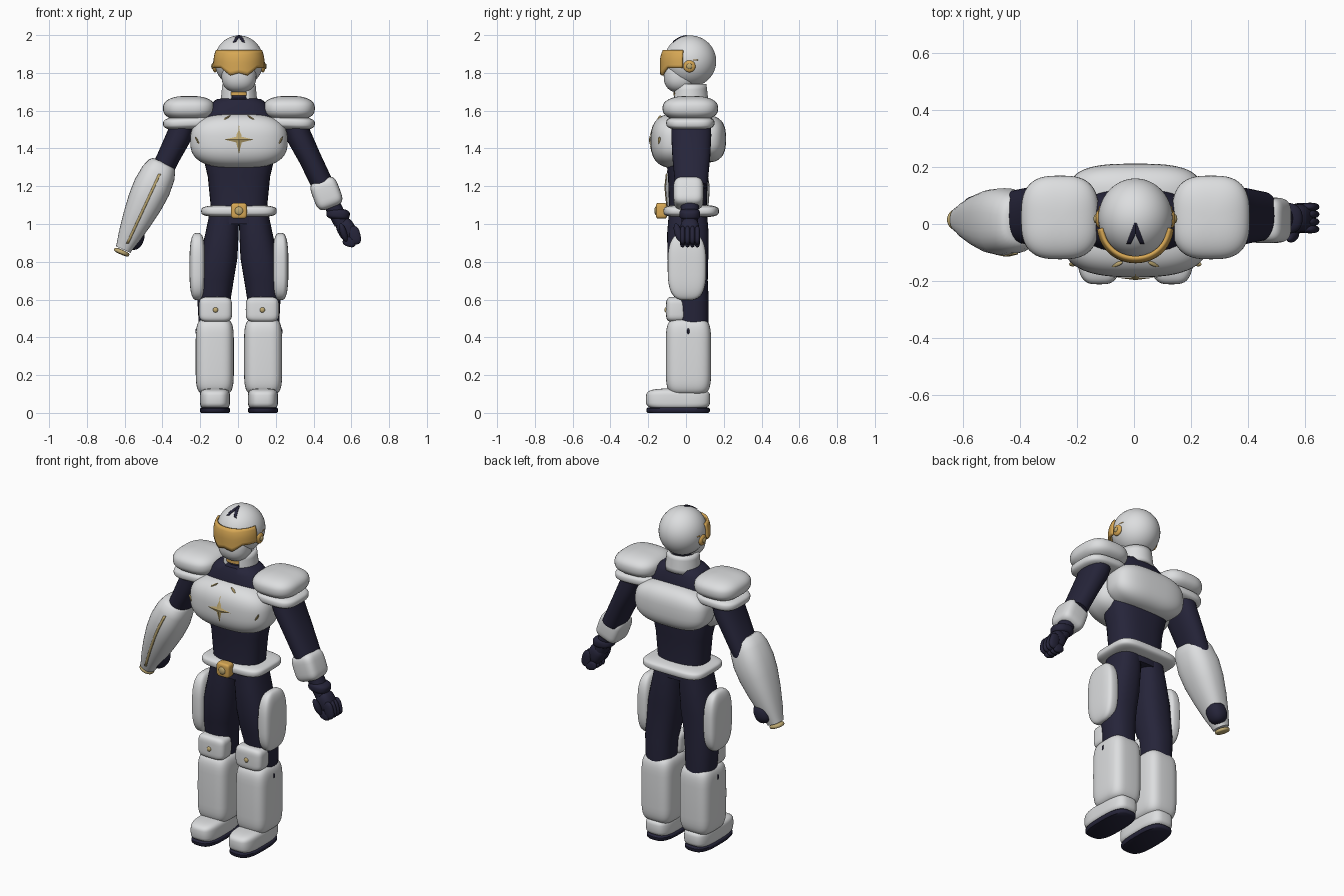
import bpy, bmesh, math
from mathutils import Vector, Matrix

if "Cube" in bpy.data.objects:
    bpy.data.objects.remove(bpy.data.objects["Cube"])

CX = 0.005  # body centre line


def material(name, rgb):
    m = bpy.data.materials.new(name)
    m.diffuse_color = (*rgb, 1)
    m.use_nodes = True
    m.node_tree.nodes["Principled BSDF"].inputs["Base Color"].default_value = m.diffuse_color
    return m


WHITE = material("armour white", (0.72, 0.73, 0.74))
NAVY = material("suit navy", (0.019, 0.018, 0.042))
GOLD = material("gold", (0.68, 0.39, 0.09))
PALE = material("pale gold", (0.52, 0.40, 0.17))


def make(name, verts, faces, mat, sharp=0.8):
    me = bpy.data.meshes.new(name)
    me.from_pydata([tuple(v) for v in verts], [], faces)
    bm = bmesh.new()
    bm.from_mesh(me)
    bmesh.ops.remove_doubles(bm, verts=bm.verts, dist=1e-5)
    bmesh.ops.recalc_face_normals(bm, faces=bm.faces)
    bm.to_mesh(me)
    bm.free()
    me.shade_smooth()
    me.set_sharp_from_angle(angle=sharp)
    me.materials.append(mat)
    ob = bpy.data.objects.new(name, me)
    bpy.context.collection.objects.link(ob)
    return ob


def spow(v, n):
    return math.copysign(abs(v) ** (2 / n), v)


def pod(name, c, r, mat, nv=2, nh=2, tilt=0, pitch=0, nu=40, rows=24):
    """Rounded block: nv / nh set the boxiness in elevation / in plan."""
    rot = Matrix.Rotation(tilt, 3, 'Y') @ Matrix.Rotation(pitch, 3, 'X')
    vs, fs = [], []
    for j in range(rows + 1):
        a = math.pi * (j / rows - 0.5)
        w, h = (spow(math.cos(a), nv), spow(math.sin(a), nv)) if 0 < j < rows else (0, (-1, 1)[j > 0])
        for i in range(nu):
            t = 2 * math.pi * i / nu
            p = Vector((r[0] * w * spow(math.cos(t), nh), r[1] * w * spow(math.sin(t), nh), r[2] * h))
            vs.append(rot @ p + Vector(c))
    for j in range(rows):
        for i in range(nu):
            k = (i + 1) % nu
            fs.append((j * nu + i, j * nu + k, (j + 1) * nu + k, (j + 1) * nu + i))
    return make(name, vs, fs, mat)


def loft(name, sections, mat, n=2.2, tilt=0, nu=32):
    """Skin over rings (x, y, z, rx, ry), all tilted about y."""
    rx_axis = Vector((math.cos(tilt), 0, -math.sin(tilt)))
    vs, fs = [], []
    for x, y, z, rx, ry in sections:
        for i in range(nu):
            t = 2 * math.pi * i / nu
            vs.append(Vector((x, y, z)) + rx_axis * rx * spow(math.cos(t), n)
                      + Vector((0, ry * spow(math.sin(t), n), 0)))
    for j in range(len(sections) - 1):
        for i in range(nu):
            k = (i + 1) % nu
            fs.append((j * nu + i, j * nu + k, (j + 1) * nu + k, (j + 1) * nu + i))
    last = (len(sections) - 1) * nu
    fs += [tuple(range(nu)), tuple(range(last, last + nu))]
    return make(name, vs, fs, mat)


def sheet(name, fn, nu, nv, mat, thick):
    """Curved plate from fn(u, v), thickened."""
    vs = [fn(i / nu, j / nv) for j in range(nv + 1) for i in range(nu + 1)]
    fs = [(j * (nu + 1) + i, j * (nu + 1) + i + 1, (j + 1) * (nu + 1) + i + 1, (j + 1) * (nu + 1) + i)
          for j in range(nv) for i in range(nu)]
    ob = make(name, vs, fs, mat)
    m = ob.modifiers.new("thickness", 'SOLIDIFY')
    m.thickness, m.offset = thick, 0
    return ob


# Torso and neck
loft("torso", [(CX, 0.01, z, rx, ry) for z, rx, ry in (
    (1.0, .145, .105), (1.1, .15, .1), (1.25, .165, .105), (1.4, .2, .12), (1.56, .2, .115),
    (1.63, .155, .1), (1.66, .12, .085), (1.67, .06, .05))], NAVY, 2.6)
loft("neck", [(CX, 0.01, 1.64, .065, .065), (CX, 0.01, 1.78, .06, .06)], NAVY)
loft("neck_ring", [(CX, 0.005, 1.68, .072, .072), (CX, 0.005, 1.70, .072, .072)], GOLD)


def collar(u, v):
    a = math.radians(-62 + 304 * u)
    r = 0.092 - 0.012 * v
    z0 = 1.62 + 0.02 * math.sin(a)
    return (CX + r * math.cos(a), 0.02 + r * math.sin(a), z0 + (1.74 - z0) * v)


sheet("collar", collar, 36, 4, WHITE, 0.016)

# Chest and back armour
CHEST_C, CHEST_R, CHEST_N = (CX, -0.045, 1.44), (0.258, 0.142, 0.145), 2.7
pod("chest_plate", CHEST_C, CHEST_R, WHITE, CHEST_N, CHEST_N, nu=56, rows=32)
pod("back_plate", (CX, 0.1, 1.45), (0.235, 0.112, 0.125), WHITE, 2.7, 3, nu=56)


def chest_y(x, z):
    h = 1 - abs((z - CHEST_C[2]) / CHEST_R[2]) ** CHEST_N
    d = h - abs((x - CX) / CHEST_R[0]) ** CHEST_N
    return CHEST_C[1] - CHEST_R[1] * max(d, 0) ** (1 / CHEST_N)


# Four-pointed chest star with a raised centre
star = []
for i in range(8):
    r = 0.078 if i % 2 == 0 else 0.021
    x, z = CX + r * math.sin(i * math.pi / 4), 1.447 + r * math.cos(i * math.pi / 4)
    star.append((x, chest_y(x, z) - 0.002, z))
star.append((CX, chest_y(CX, 1.447) - 0.01, 1.447))
make("chest_star", star, [(i, (i + 1) % 8, 8) for i in range(8)], PALE, 0.1)

# Small chest inlays
for s in (-1, 1):
    for x, z, a in ((0.065, 1.562, 1.0), (0.22, 1.44, -0.5)):
        px = CX + s * x
        pod("chest_inlay", (px, chest_y(px, z), z), (0.005, 0.008, 0.025), PALE, tilt=s * -a,
            pitch=-0.3 if x < .1 else 0, nu=10, rows=8)

# Belt and buckle
pod("belt", (CX, 0.027, 1.068), (0.2, 0.147, 0.033), WHITE, 3.5, 4.5, nu=56)
pod("buckle", (CX, -0.13, 1.07), (0.043, 0.03, 0.042), GOLD, 5, 5)
pod("buckle_boss", (CX, -0.158, 1.07), (0.022, 0.01, 0.022), PALE)

# Helmet
HC, HR = Vector((CX, 0.022, 1.862)), Vector((0.13, 0.138, 0.136))
pod("helmet", HC, HR, WHITE, nu=48, rows=32)
pod("chin_guard", (CX, -0.03, 1.785), (0.092, 0.088, 0.09), WHITE, 2.4, 2.3)


def visor(u, v):
    a = math.radians(-80 + 160 * u)
    k = abs(2 * u - 1)
    low = 1.787 + 0.012 * max(0, 1 - k / .25) + 0.04 * min(1, max(0, (k - .25) / .3))
    x, y = 0.131 * math.sin(a), -0.152 * math.cos(a) ** 0.8
    z = low + (1.918 - low) * v
    s = 1 - 0.1 * max(0, (z - 1.86) / .06) ** 2
    return (CX + x * s, 0.02 + y * s, z)


sheet("visor", visor, 40, 6, GOLD, 0.012)

# Forked marking on the crown
for s in (-1, 1):
    def mark(u, v, s=s):
        y = 0.004 - 0.072 * v
        inner = 0.016 * max(0, v - .55) / .45
        x = s * (inner + (0.004 + 0.027 * v - inner) * u)
        h = 1 - (x / HR[0]) ** 2 - ((y - HC[1]) / HR[1]) ** 2
        return (CX + x, y, HC[2] + HR[2] * math.sqrt(h) + 0.001)
    sheet("crown_mark", mark, 4, 10, NAVY, 0.005)

for s in (-1, 1):
    # Ear discs
    pod("ear_disc", (CX + s * 0.127, 0.018, 1.835), (0.014, 0.032, 0.032), GOLD, 2, 2)
    pod("ear_button", (CX + s * 0.14, 0.018, 1.835), (0.007, 0.015, 0.015), PALE)
    pod("ear_fin", (CX + s * 0.124, 0.045, 1.868), (0.006, 0.02, 0.004), GOLD, nu=10, rows=8)

    # Shoulder pads
    pod("shoulder_dome", (CX + s * 0.265, 0.023, 1.612), (0.137, 0.147, 0.066), WHITE, 2.5, 2.9, nu=48)
    pod("shoulder_rim", (CX + s * 0.268, 0.023, 1.535), (0.134, 0.128, 0.036), WHITE, 3, 3.2, tilt=s * 0.04, nu=48)

    # Upper arms
    loft("upper_arm", [(CX + s * x, 0.028, z, rx, ry) for x, z, rx, ry in (
        (.285, 1.57, .075, .1), (.315, 1.47, .067, .106), (.375, 1.35, .06, .1), (.447, 1.2, .058, .085))],
        NAVY, 2.3, -s * 0.42)

    # Legs
    loft("leg", [(CX + s * x, y, z, rx, ry) for x, y, z, rx, ry in (
        (.076, .01, 1.07, .077, .1), (.09, .01, .95, .088, .11), (.108, .01, .82, .1, .108),
        (.124, .015, .7, .096, .1), (.132, .03, .6, .088, .09), (.132, .035, .45, .08, .085))], NAVY, 2.4)
    pod("thigh_guard", (CX + s * 0.22, 0.005, 0.775), (0.042, 0.102, 0.178), WHITE, 3, 3.5)
    pod("knee_pad", (CX + s * 0.124, -0.05, 0.548), (0.088, 0.056, 0.067), WHITE, 4.5, 4)
    pod("knee_stud", (CX + s * 0.124, -0.105, 0.545), (0.014, 0.009, 0.014), PALE, nu=16, rows=10)
    pod("shin_guard", (CX + s * 0.128, 0.013, 0.298), (0.101, 0.12, 0.202), WHITE, 5.5, 3.8, nu=48)
    pod("shin_slot", (CX + s * 0.222, 0.012, 0.432), (0.008, 0.006, 0.015), NAVY, 4, 4, nu=12, rows=8)

    # Boots
    pod("boot", (CX + s * 0.127, -0.042, 0.073), (0.08, 0.17, 0.056), WHITE, 4, 3.4, nu=48)
    loft("sole", [(CX + s * 0.127, -0.042, z, rx, ry) for z, rx, ry in (
        (0, .074, .16), (.008, .08, .168), (.022, .08, .168), (.028, .074, .16))], NAVY, 3)

# Plain arm: cuff, wrist and fist
TILT = -0.36
pod("wrist_cuff", (0.468, 0.013, 1.162), (0.074, 0.08, 0.08), WHITE, 4, 4, tilt=TILT)
loft("wrist", [(.49, .02, 1.12, .045, .05), (.55, .02, 1.0, .04, .042)], NAVY, 2.2, TILT)
pod("wrist_band", (0.53, 0.02, 1.052), (0.062, 0.055, 0.03), NAVY, 3, 2.4, tilt=0.1)
pod("palm", (0.575, 0.02, 0.97), (0.048, 0.05, 0.062), NAVY, 2.6, 2.6, tilt=-0.5)
for i in range(4):
    y = -0.018 + 0.026 * i
    pod("finger", (0.618, y, 0.94), (0.03, 0.015, 0.05), NAVY, 2.6, 2.4, tilt=-0.25, nu=16, rows=12)
    pod("fingertip", (0.59, y, 0.905), (0.036, 0.014, 0.026), NAVY, 2.6, 2.4, tilt=0.3, nu=16, rows=12)
pod("thumb", (0.558, -0.042, 0.955), (0.018, 0.02, 0.052), NAVY, tilt=-0.3, pitch=0.25, nu=16, rows=12)

# Armoured arm: long tapered gauntlet
START, END = Vector((-0.395, 0.005, 1.325)), Vector((-0.608, 0.015, 0.865))
GAUNT = ((0, .06, .07), (.03, .076, .092), (.12, .092, .108), (.28, .1, .118), (.45, .095, .112),
         (.65, .08, .093), (.85, .06, .068), (.95, .047, .052), (1, .042, .045))
loft("gauntlet", [(*START.lerp(END, t), rx, ry) for t, rx, ry in GAUNT], WHITE, 2.5, 0.43)
pod("gauntlet_hand", (-0.55, 0.045, 0.925), (0.052, 0.055, 0.062), NAVY, 2.3, 2.3, tilt=0.4)
pod("gauntlet_tip", (-0.616, 0.015, 0.851), (0.043, 0.04, 0.013), PALE, 3, 2, tilt=0.4)


# Gold inlay along the gauntlet front
def inlay(u, v):
    t = 0.13 + 0.8 * v
    a, b = next((p, q) for p, q in zip(GAUNT, GAUNT[1:]) if p[0] <= t <= q[0])
    ry = a[2] + (b[2] - a[2]) * (t - a[0]) / (b[0] - a[0])
    p = START.lerp(END, t)
    return (p.x + 0.008 + 0.014 * (u - 0.5), p.y - ry - 0.001, p.z)


sheet("gauntlet_inlay", inlay, 1, 16, PALE, 0.007)
